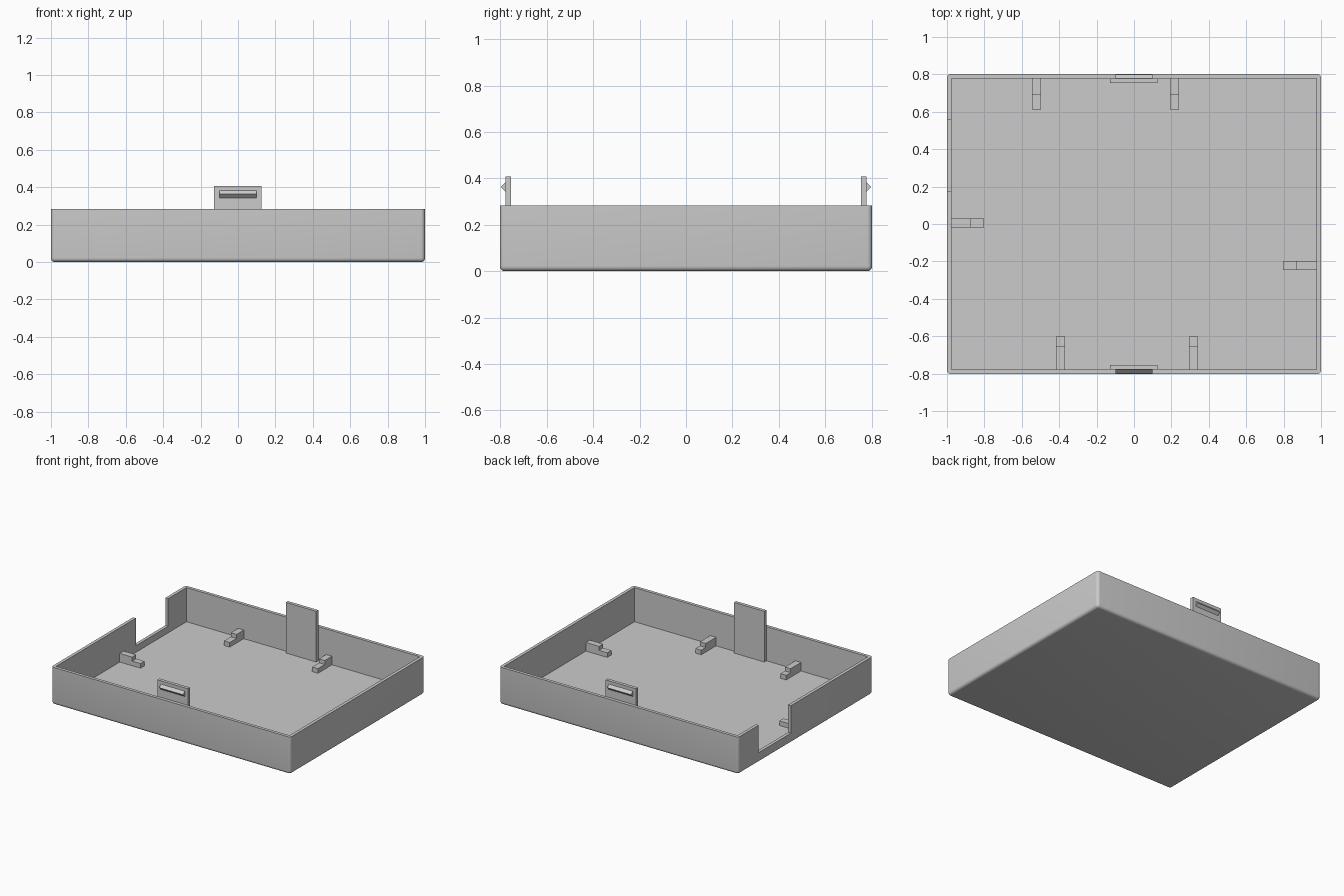
import bpy, bmesh
from mathutils import Vector

if "Cube" in bpy.data.objects:
    bpy.data.objects.remove(bpy.data.objects["Cube"], do_unlink=True)

# Main dimensions
HX, HY, HEIGHT = 1.0, 0.803, 0.283
WALL, FLOOR, RADIUS = 0.024, 0.025, 0.022
IX, IY = HX - WALL, HY - WALL

grey = bpy.data.materials.new("plain grey")
grey.use_nodes = True
colour = (0.6, 0.6, 0.6, 1)
grey.diffuse_color = colour
grey.node_tree.nodes["Principled BSDF"].inputs["Base Color"].default_value = colour


def finish(name, bm):
    bmesh.ops.recalc_face_normals(bm, faces=bm.faces)
    mesh = bpy.data.meshes.new(name)
    bm.to_mesh(mesh)
    bm.free()
    mesh.materials.append(grey)
    obj = bpy.data.objects.new(name, mesh)
    bpy.context.collection.objects.link(obj)
    return obj


def box_mesh(lo, hi):
    bm = bmesh.new()
    bmesh.ops.create_cube(bm, size=1)
    lo, hi = Vector(lo), Vector(hi)
    for v in bm.verts:
        v.co = (lo + hi) / 2 + v.co * (hi - lo)
    return bm


def prism(name, profile, centre, inward, width):
    """Extrude a (distance inward, height) profile sideways by width."""
    bm = bmesh.new()
    inward = Vector(inward)
    side = Vector((-inward.y, inward.x, 0))
    start = Vector(centre) - side * width / 2
    face = bm.faces.new([bm.verts.new(start + inward * d + Vector((0, 0, z)))
                         for d, z in profile])
    new = bmesh.ops.extrude_face_region(bm, geom=[face])["geom"]
    bmesh.ops.translate(bm, vec=side * width,
                        verts=[g for g in new if isinstance(g, bmesh.types.BMVert)])
    return finish(name, bm)


# Tray: block with rounded corners and rounded bottom, hollowed and notched
bm = box_mesh((-HX, -HY, 0), (HX, HY, HEIGHT))
edges = [e for e in bm.edges if min(v.co.z for v in e.verts) < HEIGHT / 2]
bmesh.ops.bevel(bm, geom=edges, offset=RADIUS, segments=5, profile=0.5, affect='EDGES')
tray = finish("tray", bm)

cutters = [
    finish("cavity_cutter", box_mesh((-IX, -IY, FLOOR), (IX, IY, 0.5))),
    finish("notch_cutter", box_mesh((-1.1, 0.175, 0.075), (-0.9, 0.56, 0.5))),
]
bpy.context.view_layer.objects.active = tray
tray.select_set(True)
for cutter in cutters:
    cutter.hide_render = True
    mod = tray.modifiers.new("cut", 'BOOLEAN')
    mod.operation, mod.solver, mod.object = 'DIFFERENCE', 'EXACT', cutter
    bpy.ops.object.modifier_apply(modifier=mod.name)
    bpy.data.objects.remove(cutter, do_unlink=True)
bpy.ops.object.shade_smooth_by_angle(angle=0.6)

# Snap clips: upright plate with a wedge-shaped catch facing outward
for label, s in (("front", -1), ("back", 1)):
    finish(label + "_clip_plate",
           box_mesh((-0.128, min(s * IY, s * (IY - 0.025)), FLOOR),
                    (0.126, max(s * IY, s * (IY - 0.025)), 0.408)))
    prism(label + "_clip_catch", [(0, 0.343), (-0.019, 0.363), (0, 0.383)],
          (0, s * IY, 0), (0, -s, 0), 0.2)


# Stepped rests along the walls: tall post at the wall, low ledge inside
def rest(name, centre, inward, step, length):
    low, high = 0.06, 0.09
    prism(name, [(0, FLOOR), (length, FLOOR), (length, low),
                 (step, low), (step, high), (0, high)], centre, inward, 0.048)


for label, x in (("right", -0.521), ("left", 0.217)):
    rest("back_rest_" + label, (x, IY, 0), (0, -1, 0), 0.086, 0.168)
for label, x in (("right", -0.393), ("left", 0.318)):
    rest("front_rest_" + label, (x, -IY, 0), (0, 1, 0), 0.124, 0.177)
rest("right_rest", (-IX, 0.005, 0), (1, 0, 0), 0.104, 0.174)
rest("left_rest", (IX, -0.222, 0), (-1, 0, 0), 0.11, 0.179)
